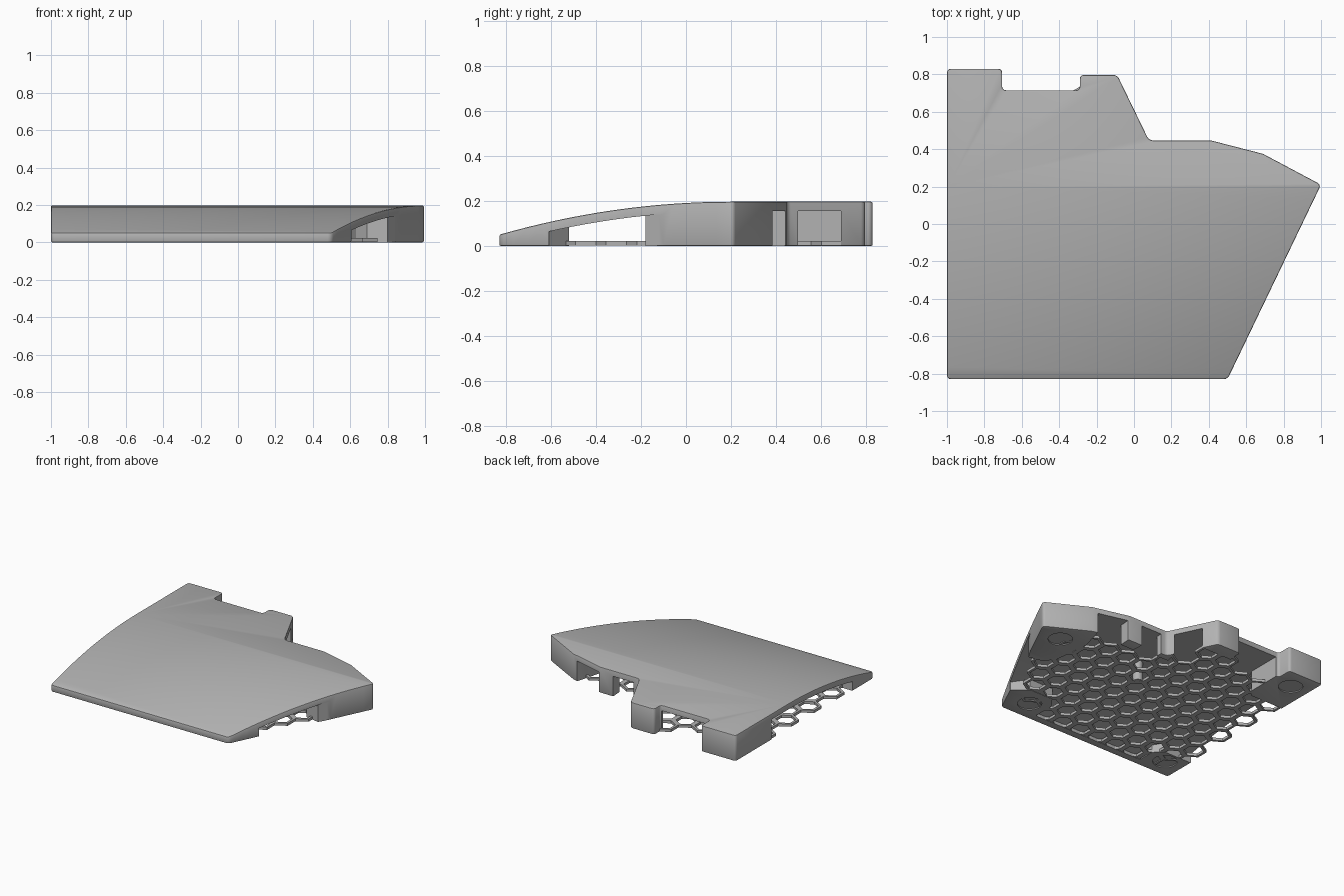
import bpy, bmesh, math
from mathutils import Vector

if "Cube" in bpy.data.objects:
    bpy.data.objects.remove(bpy.data.objects["Cube"])

grey = bpy.data.materials.new("plain_grey")
grey.diffuse_color = (0.45, 0.45, 0.45, 1)
grey.use_nodes = True
grey.node_tree.nodes["Principled BSDF"].inputs["Base Color"].default_value = grey.diffuse_color

# plan outline of the whole tile
OUTLINE = [(-1, -0.83), (0.5, -0.83), (1, 0.21), (0.69, 0.375), (0.41, 0.447),
           (0.08, 0.447), (-0.09, 0.797), (-0.29, 0.797), (-0.29, 0.715),
           (-0.705, 0.715), (-0.705, 0.83), (-1, 0.83)]

# plan of the hollow, running past the outline wherever a side is open
HOLLOW = [(-1.1, 0.4), (-1.1, -0.58), (-0.76, -0.58), (-0.7, -0.64), (-0.7, -0.77),
          (0.24, -0.77), (0.24, -0.6), (0.3, -0.52), (0.5, -0.52), (0.6, -0.61),
          (0.75, -0.61), (0.95, -0.07), (0.87, -0.07), (0.8, -0.18), (0.69, -0.16),
          (0.63, -0.08), (0.6, 0.2), (0.65, 0.385), (0.67, 0.47), (0.43, 0.52),
          (0.42, 0.36), (0.31, 0.36), (0.3, 0.5), (0.13, 0.5), (0.13, 0.4),
          (0.03, 0.4), (0.055, 0.5), (0.1, 0.54), (0.03, 0.74), (-0.035, 0.69),
          (-0.29, 0.69), (-0.31, 0.78), (-0.68, 0.78), (-0.68, 0.45), (-0.72, 0.4)]


def roof(y):
    """Height of the curved top at depth y."""
    return 0.197 - 0.138 * max(0, 0.2 - y) ** 2


def inside(x, y, poly):
    hit = False
    for (x1, y1), (x2, y2) in zip(poly, poly[1:] + poly[:1]):
        if (y1 > y) != (y2 > y) and x < (x2 - x1) * (y - y1) / (y2 - y1) + x1:
            hit = not hit
    return hit


def finish(name, bm):
    bmesh.ops.recalc_face_normals(bm, faces=bm.faces)
    me = bpy.data.meshes.new(name)
    bm.to_mesh(me)
    bm.free()
    me.materials.append(grey)
    ob = bpy.data.objects.new(name, me)
    bpy.context.collection.objects.link(ob)
    return ob


def prism(name, pts, bottom, drop, rounding=0):
    """Upright prism whose top follows the roof curve, lowered by drop."""
    bm = bmesh.new()
    base = bm.faces.new([bm.verts.new((x, y, bottom)) for x, y in pts])
    ext = bmesh.ops.extrude_face_region(bm, geom=[base])["geom"]
    for v in ext:
        if isinstance(v, bmesh.types.BMVert):
            v.co.z = 1
    bmesh.ops.recalc_face_normals(bm, faces=bm.faces)
    if rounding:
        upright = [e for e in bm.edges if abs(e.verts[0].co.z - e.verts[1].co.z) > 0.1
                   and e.calc_face_angle() > 0.5]
        bmesh.ops.bevel(bm, geom=upright, offset=rounding, segments=3,
                        profile=0.5, affect='EDGES')
    for i in range(1, 17):
        y = -0.83 + 1.03 * i / 16
        bmesh.ops.bisect_plane(bm, geom=bm.verts[:] + bm.edges[:] + bm.faces[:],
                               plane_co=(0, y, 0), plane_no=(0, 1, 0))
    for v in bm.verts:
        if v.co.z > 0.9:
            v.co.z = roof(v.co.y) - drop
    return finish(name, bm)


def cylinder(name, spots, radius, z0, z1):
    bm = bmesh.new()
    for x, y in spots:
        geom = bmesh.ops.create_cone(bm, cap_ends=True, segments=32, radius1=radius,
                                     radius2=radius, depth=z1 - z0)["verts"]
        bmesh.ops.translate(bm, verts=geom, vec=(x, y, (z0 + z1) / 2))
    return finish(name, bm)


# shell: solid tile with softened rim, hollowed out, with round foot recesses
shell = prism("shell", OUTLINE, 0, 0, 0.02)
rim = shell.modifiers.new("rim", 'BEVEL')
rim.width, rim.segments, rim.limit_method = 0.007, 2, 'ANGLE'
rim.angle_limit = math.radians(60)
cutters = [prism("hollow_cutter", HOLLOW, -0.1, 0.042),
           cylinder("foot_cutter", [(-0.85, -0.68), (0.38, -0.67), (0.79, 0.15),
                                    (-0.85, 0.67)], 0.085, -0.05, 0.008)]
for c in cutters:
    c.hide_render = True
    m = shell.modifiers.new("cut", 'BOOLEAN')
    m.operation, m.object, m.solver = 'DIFFERENCE', c, 'EXACT'
dg = bpy.context.evaluated_depsgraph_get()
cut_mesh = bpy.data.meshes.new_from_object(shell.evaluated_get(dg))
shell.modifiers.clear()
shell.data = cut_mesh
for c in cutters:
    bpy.data.objects.remove(c)

# honeycomb floor: joined hexagon rings, kept within the outline
PITCH, WALL = 0.158, 0.036
outer, inner = PITCH / math.sqrt(3), (PITCH - WALL) / math.sqrt(3)
bm = bmesh.new()


def hexagon(cx, cy, r):
    return [Vector((cx + r * math.sin(k * math.pi / 3),
                    cy + r * math.cos(k * math.pi / 3), 0.002)) for k in range(6)]


for row in range(14):
    for col in range(14):
        cx = -0.912 + PITCH * (col + 0.5 * (row % 2))
        cy = -0.72 + PITCH * math.sqrt(3) / 2 * row
        big, small = hexagon(cx, cy, outer), hexagon(cx, cy, inner)
        if not any(inside(p.x, p.y, HOLLOW) for p in small):
            continue
        if not all(inside(p.x, p.y, OUTLINE) for p in big):
            continue
        for k in range(6):
            j = (k + 1) % 6
            bm.faces.new([bm.verts.new(p) for p in (big[k], big[j], small[j], small[k])])
bmesh.ops.remove_doubles(bm, verts=bm.verts, dist=0.001)
ext = bmesh.ops.extrude_face_region(bm, geom=bm.faces[:])["geom"]
for v in ext:
    if isinstance(v, bmesh.types.BMVert):
        v.co.z = 0.022
finish("honeycomb_floor", bm)

# centre post holding the roof off the floor
post = cylinder("centre_post", [(0, 0.04)], 0.035, 0.003, 0.16)

for ob in (shell, post):
    bpy.ops.object.select_all(action='DESELECT')
    ob.select_set(True)
    bpy.context.view_layer.objects.active = ob
    bpy.ops.object.shade_smooth_by_angle(angle=math.radians(30))
